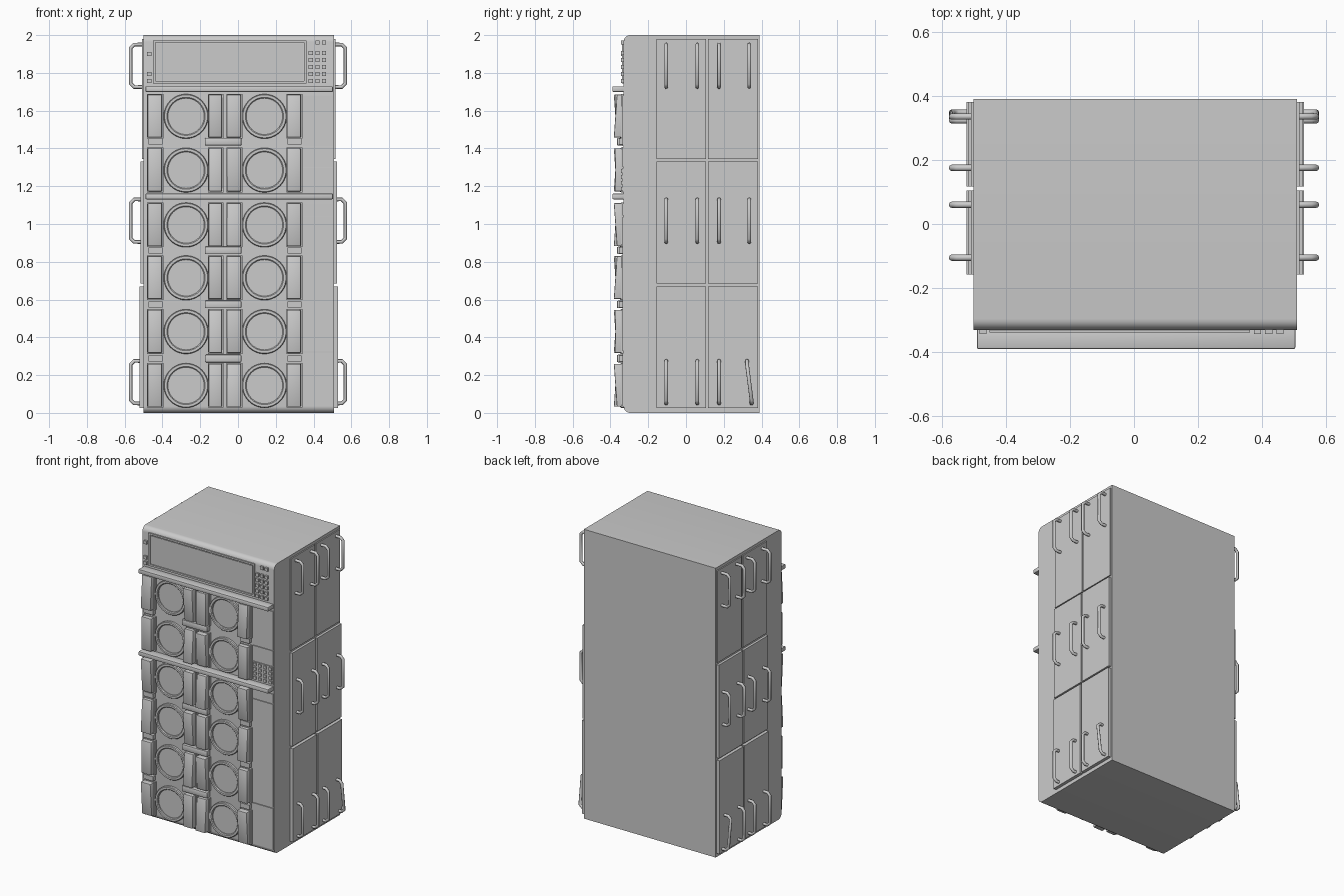
import bpy, bmesh, math
from mathutils import Vector

cube = bpy.data.objects.get("Cube")
if cube:
    bpy.data.objects.remove(cube, do_unlink=True)

grey = bpy.data.materials.new("plain grey")
grey.use_nodes = True
COLOUR = (0.6, 0.6, 0.6, 1)
grey.diffuse_color = COLOUR
grey.node_tree.nodes["Principled BSDF"].inputs["Base Color"].default_value = COLOUR

FRONT = -0.33          # plane of the cabinet face
XL, XR = -0.50, 0.508  # cabinet sides


def add(name, bm=None, mesh=None):
    if bm:
        mesh = bpy.data.meshes.new(name)
        bmesh.ops.recalc_face_normals(bm, faces=bm.faces)
        bm.to_mesh(mesh)
        bm.free()
    mesh.materials.clear()
    mesh.materials.append(grey)
    ob = bpy.data.objects.new(name, mesh)
    bpy.context.collection.objects.link(ob)
    return ob


def box(name, x, y, z, bevel=0, shape=None):
    """Box from three (low, high) ranges; shape can move its corners."""
    bm = bmesh.new()
    bmesh.ops.create_cube(bm, size=1)
    for v in bm.verts:
        v.co = Vector([r[0] if c < 0 else r[1] for c, r in zip(v.co, (x, y, z))])
        if shape:
            shape(v.co)
    if bevel:
        bmesh.ops.bevel(bm, geom=bm.edges[:], offset=bevel, segments=2,
                        profile=0.5, affect='EDGES')
    return add(name, bm)


def smooth(ob, angle=35):
    bpy.ops.object.select_all(action='DESELECT')
    ob.select_set(True)
    bpy.context.view_layer.objects.active = ob
    bpy.ops.object.shade_smooth_by_angle(angle=math.radians(angle))


def lathe(name, profile, x, z, steps=40):
    """Spin (radius, depth) points around the front-facing axis."""
    bm = bmesh.new()
    verts = [bm.verts.new((r, -d, 0)) for r, d in profile]
    edges = [bm.edges.new(p) for p in zip(verts, verts[1:])]
    bmesh.ops.spin(bm, geom=verts + edges, cent=(0, 0, 0), axis=(0, 1, 0),
                   angle=math.tau, steps=steps)
    bmesh.ops.remove_doubles(bm, verts=bm.verts, dist=0.0005)
    bmesh.ops.translate(bm, verts=bm.verts, vec=(x, FRONT, z))
    smooth(add(name, bm))


def tube(name, points, radius):
    curve = bpy.data.curves.new(name, 'CURVE')
    curve.dimensions = '3D'
    curve.bevel_depth = radius
    curve.bevel_resolution = 2
    curve.use_fill_caps = True
    spline = curve.splines.new('POLY')
    spline.points.add(len(points) - 1)
    for p, co in zip(spline.points, points):
        p.co = (*co, 1)
    temp = bpy.data.objects.new(name + "_path", curve)
    bpy.context.collection.objects.link(temp)
    deps = bpy.context.evaluated_depsgraph_get()
    mesh = bpy.data.meshes.new_from_object(temp.evaluated_get(deps))
    bpy.data.objects.remove(temp, do_unlink=True)
    smooth(add(name, mesh=mesh), 50)


# Cabinet with rounded top and bottom front edges
bm = bmesh.new()
bmesh.ops.create_cube(bm, size=1)
for v in bm.verts:
    v.co = Vector((XL if v.co.x < 0 else XR, FRONT if v.co.y < 0 else 0.39,
                   0 if v.co.z < 0 else 2))
rounded = [e for e in bm.edges if all(v.co.y < 0 for v in e.verts)
           and abs(e.verts[0].co.x - e.verts[1].co.x) > 0.5]
bmesh.ops.bevel(bm, geom=rounded, offset=0.035, segments=6, profile=0.5, affect='EDGES')
smooth(add("cabinet", bm))

# Side doors, each slightly tilted, and their handles
door_rows = [(0.025, 0.67, 0.012, 0.022), (0.685, 1.33, 0.02, 0.017),
             (1.345, 1.98, 0.026, 0.008)]
for side, edge, label in ((1, XR, "left"), (-1, XL, "right")):
    for z0, z1, low, high in door_rows:
        for y0, y1 in ((-0.157, 0.105), (0.117, 0.38)):
            def tilt(co, z0=z0, low=low, high=high):
                if co.x > 0.5:
                    co.x = low if co.z == z0 else high
                co.x = edge + side * co.x
            box(label + "_door", (-0.01, 1), (y0, y1), (z0, z1), shape=tilt)
    for row, z0 in enumerate((0.05, 0.905, 1.725)):
        for col, y in enumerate((-0.105, 0.06, 0.175, 0.335)):
            lean = 0.012 if (row, col) == (0, 3) else 0
            inner, outer, z1 = edge + side * 0.005, side * 0.568, z0 + 0.225
            c = 0.018
            path = [(inner, y + lean, z0), (outer - side * c, y + lean, z0),
                    (outer, y + lean, z0 + c), (outer, y - lean, z1 - c),
                    (outer - side * c, y - lean, z1), (inner, y - lean, z1)]
            tube(label + "_handle", path, 0.01)

# Display: raised frame around a screen
sx, sz, rim = (-0.45, 0.362), (1.745, 1.972), 0.012
for z0 in (sz[0], sz[1] - rim):
    box("screen_frame", sx, (-0.338, FRONT), (z0, z0 + rim))
for x0 in (sx[0], sx[1] - rim):
    box("screen_frame", (x0, x0 + rim), (-0.338, FRONT), sz)
box("screen", (sx[0] + 0.018, sx[1] - 0.018), (-0.334, FRONT), (sz[0] + 0.018, sz[1] - 0.018))


# Small square buttons
def button(x, z, s=0.011):
    box("button", (x - s, x + s), (-0.343, FRONT + 0.005), (z - s, z + s))


for x in (0.385, 0.42, 0.455):
    for row in range(5):
        button(x, 1.757 + row * 0.037)
for x in (0.42, 0.455):
    button(x, 1.96)
for z in (1.757, 1.795, 1.9):
    button(-0.47, z)

# Full-width ledges
for z in (1.714, 1.146):
    smooth(box("ledge", (-0.49, 0.503), (-0.39, FRONT + 0.005), (z - 0.015, z + 0.015), 0.006))

# Round ports flanked by upright grips
rows = (0.145, 0.43, 0.715, 0.995, 1.285, 1.57)
ring = [(0.118, -0.005), (0.118, 0.014), (0.114, 0.019), (0.101, 0.019),
        (0.096, 0.014), (0.096, 0.006), (0, 0.006)]
for i, z in enumerate(rows):
    for x in (-0.275, 0.14):
        lathe("round_port", ring, x, z)
    for j, (x0, x1) in enumerate(((-0.475, -0.4), (-0.152, -0.082),
                                  (-0.056, 0.018), (0.262, 0.335))):
        lean = 0.008 * ((i + j) % 3 - 1)

        def slope(co, x0=x0, x1=x1, z=z, lean=lean):
            if co.y < FRONT:
                co.y += lean if co.z > z else -lean
                co.x += 0.008 if co.x == x0 else -0.004
        smooth(box("grip", (x0, x1), (-0.374, FRONT + 0.005),
                   (z - 0.112, z + 0.115), 0.005, slope))
        box("grip_base", (x0 - 0.006, x1 + 0.006), (-0.345, FRONT + 0.005),
            (z - 0.117, z + 0.119))

# Cross pieces between the grips
for z in (0.288, 0.574, 0.86, 1.436):
    smooth(box("cross_bar", (-0.175, 0.018), (-0.365, FRONT + 0.005),
               (z - 0.02, z + 0.02), 0.005))
    for x0, x1 in ((-0.475, -0.4), (0.262, 0.335)):
        box("cross_block", (x0, x1), (-0.355, FRONT + 0.005), (z - 0.016, z + 0.016))

# Side column of cover plates and a keypad
for z0, z1 in ((0.035, 0.318), (0.327, 1.038), (1.046, 1.108), (1.17, 1.297),
               (1.303, 1.407), (1.413, 1.68)):
    box("cover_plate", (0.345, 0.502), (-0.336, FRONT + 0.005), (z0, z1))
for x in (0.366, 0.405, 0.444, 0.485):
    for row in range(4):
        button(x, 1.187 + row * 0.031, 0.01)
